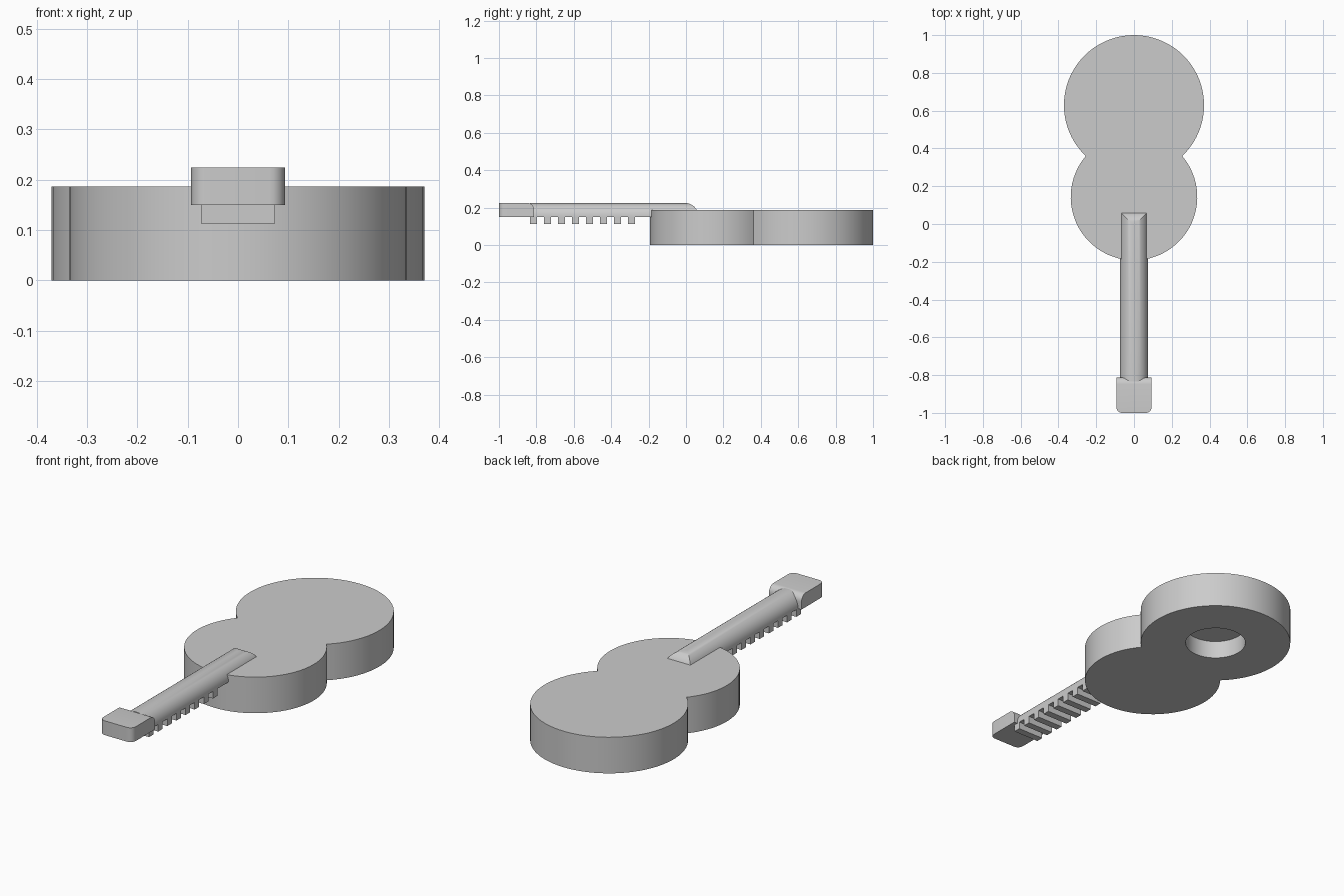
import bpy, bmesh
from math import sin, cos, pi, acos, radians
from mathutils import Vector

if "Cube" in bpy.data.objects:
    bpy.data.objects.remove(bpy.data.objects["Cube"])

grey = bpy.data.materials.new("plain grey")
grey.use_nodes = True
grey.diffuse_color = (0.6, 0.6, 0.6, 1)
grey.node_tree.nodes["Principled BSDF"].inputs["Base Color"].default_value = (0.6, 0.6, 0.6, 1)


def finish(name, bm):
    bmesh.ops.recalc_face_normals(bm, faces=bm.faces)
    mesh = bpy.data.meshes.new(name)
    bm.to_mesh(mesh)
    bm.free()
    obj = bpy.data.objects.new(name, mesh)
    bpy.context.collection.objects.link(obj)
    mesh.materials.append(grey)
    return obj


def smooth(obj):
    bpy.ops.object.select_all(action='DESELECT')
    obj.select_set(True)
    bpy.context.view_layer.objects.active = obj
    bpy.ops.object.shade_smooth_by_angle(angle=radians(30))


def box(half_x, y0, y1, z0, z1):
    bm = bmesh.new()
    bmesh.ops.create_cube(bm, size=1)
    for v in bm.verts:
        v.co = Vector((v.co.x * 2 * half_x,
                       y0 + (v.co.y + 0.5) * (y1 - y0),
                       z0 + (v.co.z + 0.5) * (z1 - z0)))
    return bm


def round_edges(bm, pick, radius, segments):
    edges = [e for e in bm.edges if pick((e.verts[0].co + e.verts[1].co) / 2)]
    bmesh.ops.bevel(bm, geom=edges, offset=radius, segments=segments,
                    profile=0.5, affect='EDGES', clamp_overlap=True)


def prism(points, z0, z1):
    bm = bmesh.new()
    face = bm.faces.new([bm.verts.new((x, y, z0)) for x, y in points])
    new = bmesh.ops.extrude_face_region(bm, geom=[face])["geom"]
    for v in new:
        if isinstance(v, bmesh.types.BMVert):
            v.co.z = z1
    return bm


def arc(cy, r, a0, a1, n):
    steps = [a0 + (a1 - a0) * i / n for i in range(n + 1)]
    return [(r * sin(a), cy + r * cos(a)) for a in steps]


# Body: two overlapping round bouts joined at the waist
TOP = 0.187
big_y, big_r, small_y, small_r = 0.629, 0.371, 0.143, 0.335
gap = big_y - small_y
waist = (gap ** 2 + big_r ** 2 - small_r ** 2) / (2 * gap)
a = pi - acos(waist / big_r)
b = acos((gap - waist) / small_r)
outline = arc(big_y, big_r, -a, a, 56) + arc(small_y, small_r, b, 2 * pi - b, 56)[1:-1]
body = finish("body", prism(outline, 0, TOP))

# Round sound hole sunk into the underside
cutter = finish("sound_hole_cutter", prism(arc(big_y, 0.148, 0, 2 * pi, 48)[:-1], -0.1, TOP / 2))
cutter.hide_render = True
hole = body.modifiers.new("sound hole", 'BOOLEAN')
hole.operation = 'DIFFERENCE'
hole.solver = 'EXACT'
hole.object = cutter
bpy.context.view_layer.objects.active = body
bpy.ops.object.modifier_apply(modifier=hole.name)
bpy.data.objects.remove(cutter)
smooth(body)

# Neck: rounded back, rounded off where it lands on the body
BASE, BACK = 0.15, 0.224
bm = box(0.074, -0.835, 0.066, BASE, BACK)
round_edges(bm, lambda c: c.z > BACK - 0.001 and c.y > -0.8, 0.07, 10)
smooth(finish("neck", bm))

# Head: rounded outer corners and a rounded edge facing the neck
bm = box(0.093, -1, -0.812, BASE, BACK)
round_edges(bm, lambda c: abs(c.x) > 0.09 and c.y < -0.99 and BASE + 0.01 < c.z < BACK - 0.01, 0.03, 6)
round_edges(bm, lambda c: c.z > BACK - 0.001 and c.y > -0.813, 0.036, 6)
smooth(finish("head", bm))

# Frets under the neck
for i in range(8):
    y = -0.834 + i * 0.0748
    finish(f"fret_{i + 1}", box(0.074, y, y + 0.037, 0.113, BASE))
